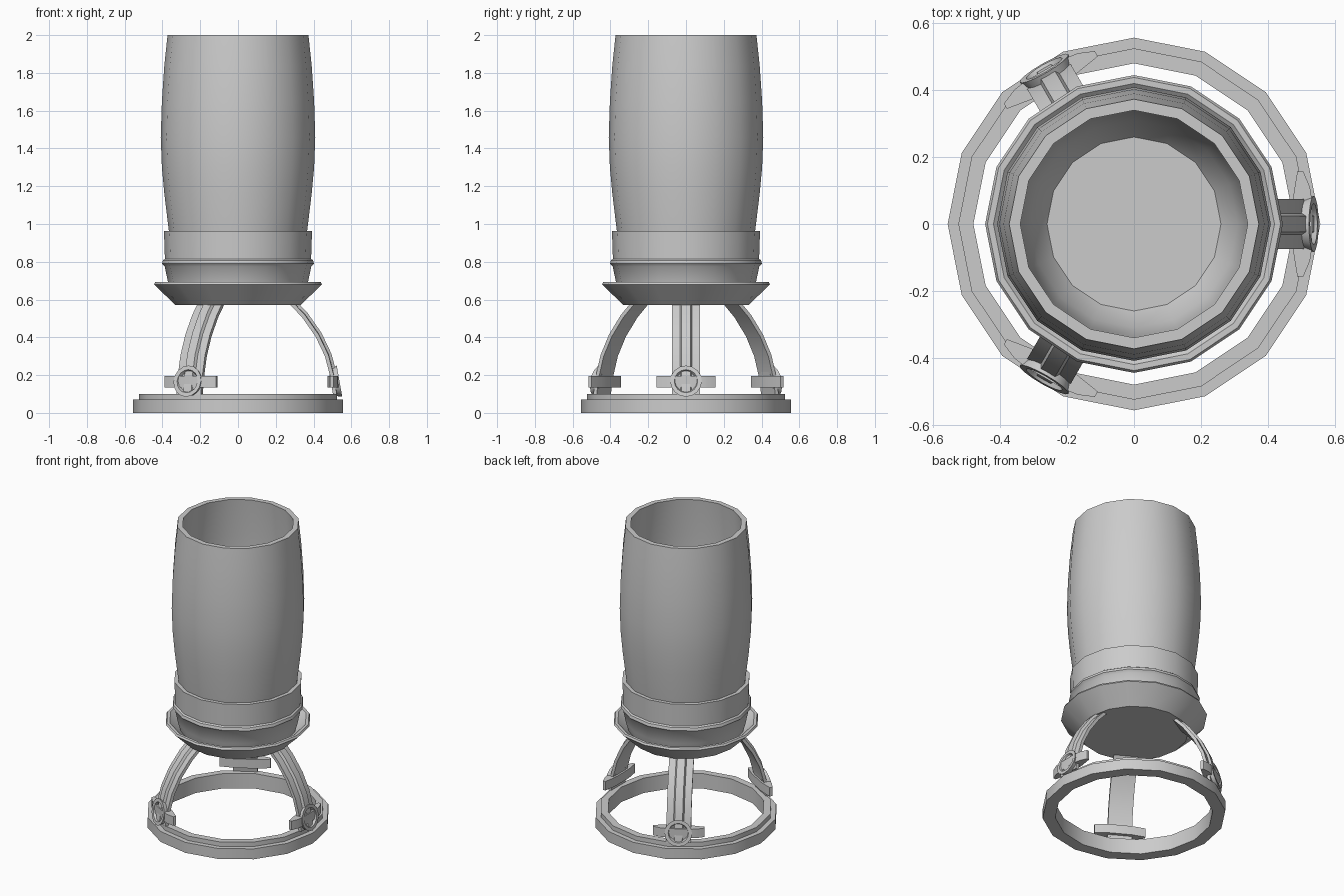
import bpy, bmesh, math
from mathutils import Matrix, Vector

if "Cube" in bpy.data.objects:
    bpy.data.objects.remove(bpy.data.objects["Cube"])


def finish(name, bm, angle=32):
    bmesh.ops.remove_doubles(bm, verts=bm.verts, dist=1e-5)
    bmesh.ops.recalc_face_normals(bm, faces=bm.faces)
    me = bpy.data.meshes.new(name)
    bm.to_mesh(me)
    bm.free()
    ob = bpy.data.objects.new(name, me)
    bpy.context.collection.objects.link(ob)
    bpy.ops.object.select_all(action='DESELECT')
    bpy.context.view_layer.objects.active = ob
    ob.select_set(True)
    bpy.ops.object.shade_smooth_by_angle(angle=math.radians(angle))
    return ob


def skin(bm, rings, closed_path):
    """Bridge consecutive closed loops of points with quads."""
    vs = [[bm.verts.new(p) for p in ring] for ring in rings]
    n = len(vs[0])
    for i in range(len(vs) if closed_path else len(vs) - 1):
        a, b = vs[i], vs[(i + 1) % len(vs)]
        for j in range(n):
            k = (j + 1) % n
            bm.faces.new((a[j], a[k], b[k], b[j]))
    if not closed_path:
        bm.faces.new(vs[0])
        bm.faces.new(vs[-1])


def lathe(name, profile, loop=True, seg=16, matrix=None, angle=32):
    """Revolve (radius, height) points; loop joins the last point to the first."""
    bm = bmesh.new()
    rings = [[(r * math.cos(2 * math.pi * i / seg), r * math.sin(2 * math.pi * i / seg), z)
              for i in range(seg)] for r, z in profile]
    skin(bm, rings, loop)
    if matrix:
        bm.transform(matrix)
    return finish(name, bm, angle)


# stepped base ring
lathe("base_ring", [(.48, 0), (.557, 0), (.557, .07), (.525, .07), (.525, .1), (.48, .1)])

# shallow flared dish
lathe("dish", [(.33, .57), (.445, .68), (.438, .692), (.42, .692), (.34, .62)], loop=False)

# collar with a raised bead
lathe("collar", [(.35, .62), (.37, .69), (.388, .775), (.402, .79), (.397, .808), (.387, .815),
                 (.392, .963), (.368, .963), (.362, .85), (.33, .62)])

# barrel shaped vessel, open at the top
lathe("vessel", [(.30, .63), (.335, .75), (.367, .97), (.39, 1.16), (.403, 1.3), (.409, 1.46),
                 (.403, 1.65), (.39, 1.84), (.373, 2.0), (.34, 2.0), (.365, 1.75), (.375, 1.46),
                 (.36, 1.2), (.335, .97), (.31, .78), (.26, .71)], loop=False, angle=40)

# three curved legs with ribs, each with a clamp and a round boss
PATH = [Vector(p) for p in [(.255, .595), (.34, .505), (.41, .405), (.46, .3), (.489, .19), (.503, .095)]]
SECTION = [(-.075, 0), (-.075, .02), (-.032, .022), (-.024, .037),
           (.024, .037), (.032, .022), (.075, .02), (.075, 0)]

for n in range(3):
    turn = Matrix.Rotation(n * 2 * math.pi / 3, 4, 'Z')

    bm = bmesh.new()
    rings = []
    for i, p in enumerate(PATH):
        t = (PATH[min(i + 1, len(PATH) - 1)] - PATH[max(i - 1, 0)]).normalized()
        out = Vector((-t.y, t.x))
        rings.append([(p.x + out.x * h, y, p.y + out.y * h) for y, h in SECTION])
    skin(bm, rings, False)
    bm.transform(turn)
    finish(f"leg_{n + 1}", bm, 25)

    # tapered clamp bar across the leg
    bm = bmesh.new()
    bar = [(.488, -.157), (.506, -.157), (.526, -.11), (.532, -.07), (.532, .07), (.526, .11),
           (.506, .157), (.488, .157), (.474, .07), (.474, -.07)]
    skin(bm, [[(x, y, z) for x, y in bar] for z in (.135, .195)], False)
    bm.transform(turn)
    finish(f"clamp_bar_{n + 1}", bm, 25)

    # round boss with a recessed face, tilted slightly upward
    tilt = Matrix.Translation((.492, 0, .16)) @ Matrix.Rotation(math.radians(80), 4, 'Y')
    lathe(f"boss_{n + 1}", [(.07, 0), (.084, .046), (.062, .046), (.054, .03)],
          loop=False, matrix=turn @ tilt)
